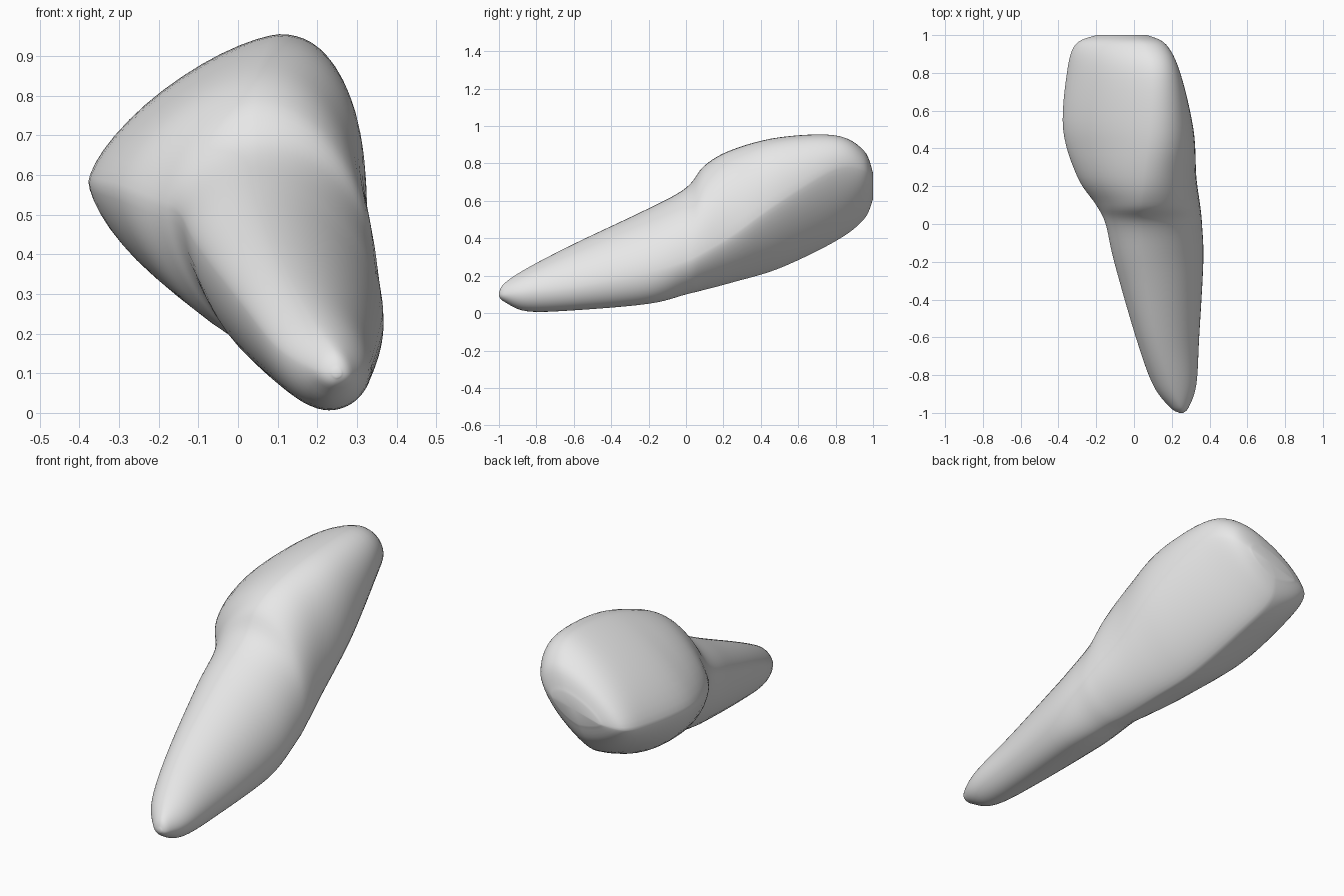
import bpy
import bmesh
from math import sin, cos, pi
from mathutils import Vector

default_cube = bpy.data.objects.get("Cube")
if default_cube:
    bpy.data.objects.remove(default_cube, do_unlink=True)

STEPS_PER_SPAN = 6
STEPS_PER_QUARTER = 14

# Cross-sections from root tip to crown end:
# y, then (x, z) of the left, top, right and bottom extremes
SECTIONS = [
    (-1.0, .24, .1, .25, .11, .26, .1, .25, .09),
    (-.97, .19, .11, .24, .16, .29, .1, .24, .06),
    (-.85, .1, .16, .19, .24, .33, .11, .23, .01),
    (-.6, .01, .27, .12, .37, .345, .14, .23, .015),
    (-.2, -.105, .42, .06, .56, .367, .22, .23, .05),
    (0, -.15, .5, .05, .67, .36, .28, .18, .1),
    (.1, -.2, .52, .05, .79, .35, .33, .14, .125),
    (.25, -.3, .56, .07, .875, .33, .42, .1, .165),
    (.5, -.375, .58, .1, .94, .315, .6, .03, .24),
    (.8, -.355, .6, .1, .95, .245, .78, -.04, .385),
    (.95, -.31, .62, .06, .87, .17, .77, -.09, .5),
    (1.0, -.2, .64, 0, .75, .07, .71, -.08, .61),
]


def make_material(name, colour):
    mat = bpy.data.materials.new(name)
    mat.use_nodes = True
    mat.diffuse_color = colour
    mat.node_tree.nodes["Principled BSDF"].inputs["Base Color"].default_value = colour
    return mat


def spline(before, start, end, after, t):
    """Smooth interpolation between start and end."""
    return start + t / 2 * (end - before + t * (
        2 * before - 5 * start + 4 * end - after
        + t * (3 * (start - end) + after - before)))


def interpolated_sections():
    last = len(SECTIONS) - 1
    for i in range(last):
        span = [SECTIONS[max(0, min(last, i + k))] for k in (-1, 0, 1, 2)]
        for step in range(STEPS_PER_SPAN):
            yield [spline(*values, step / STEPS_PER_SPAN) for values in zip(*span)]
    yield list(SECTIONS[last])


def ring_points(section):
    """Rounded outline through the four extremes; the crown is more triangular."""
    y, xl, zl, xt, zt, xr, zr, xb, zb = section
    crown = max(0, min(1, (y + .2) / .6))
    quarters = [
        (xl, zl, xt, zt, 1.1 + .3 * crown),
        (xr, zr, xt, zt, 1.1 - .2 * crown),
        (xr, zr, xb, zb, 1 + .4 * crown),
        (xl, zl, xb, zb, 1.1 + .2 * crown),
    ]
    points = []
    for index, (xs, zs, xe, ze, power) in enumerate(quarters):
        for step in range(STEPS_PER_QUARTER):
            angle = step / STEPS_PER_QUARTER * pi / 2
            if index % 2:
                angle = pi / 2 - angle
            points.append(Vector((
                xe + (xs - xe) * max(0, cos(angle)) ** power,
                y,
                zs + (ze - zs) * max(0, sin(angle)) ** power)))
    return points


# Loft the crown and root as one skin
bm = bmesh.new()
rings = [[bm.verts.new(p) for p in ring_points(s)] for s in interpolated_sections()]
count = len(rings[0])
for lower, upper in zip(rings, rings[1:]):
    for i in range(count):
        j = (i + 1) % count
        bm.faces.new((lower[i], lower[j], upper[j], upper[i]))

# Close both ends with a fan
for ring in (rings[0], rings[-1]):
    centre = bm.verts.new(sum((v.co for v in ring), Vector()) / count)
    for i in range(count):
        bm.faces.new((ring[i], ring[(i + 1) % count], centre))

bmesh.ops.recalc_face_normals(bm, faces=bm.faces)
mesh = bpy.data.meshes.new("tooth")
bm.to_mesh(mesh)
bm.free()

tooth = bpy.data.objects.new("tooth", mesh)
bpy.context.collection.objects.link(tooth)
mesh.materials.append(make_material("plain_grey", (.8, .8, .8, 1)))

# Smooth shading
for polygon in mesh.polygons:
    polygon.use_smooth = True
